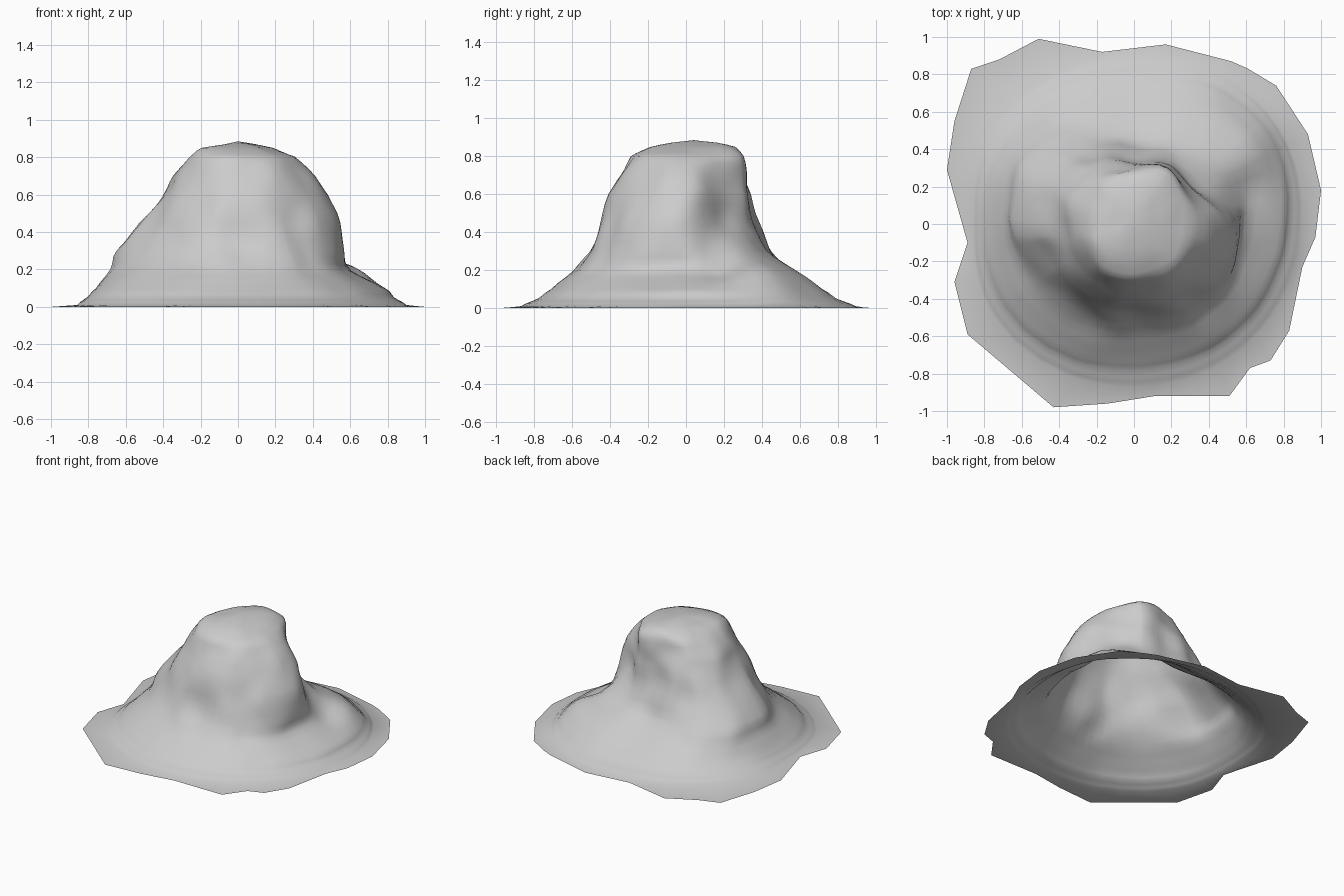
import bpy
import bmesh
import math
from mathutils import Vector, noise

default_cube = bpy.data.objects.get("Cube")
if default_cube:
    bpy.data.objects.remove(default_cube)

# Ragged foot of the rock, counter-clockwise, in hundredths
OUTLINE = [(100, 18), (93, 48), (76, 74), (61, 83), (52, 87), (17, 96), (-17, 92),
           (-51, 99), (-72, 88), (-87, 83), (-96, 55), (-100, 29), (-89, -10),
           (-96, -31), (-89, -59), (-43, -98), (-14, -96), (11, -92), (51, -92),
           (62, -77), (73, -73), (83, -57), (90, -23), (97, -7)]

# Height contours: radius (hundredths) every thirty degrees, starting at +x
CONTOURS = [
    (0.01, [90, 93, 93, 89, 90, 91, 86, 90, 89, 87, 88, 89]),
    (0.05, [83, 88, 86, 79, 81, 83, 81, 83, 81, 78, 79, 81]),
    (0.10, [78, 83, 80, 70, 74, 77, 76, 77, 75, 71, 73, 75]),
    (0.20, [59, 72, 66, 55, 62, 70, 68, 64, 62, 59, 60, 60]),
    (0.30, [56, 54, 47, 43, 52, 64, 65, 55, 53, 50, 53, 57]),
    (0.45, [54, 39, 38, 36, 43, 51, 52, 47, 46, 45, 48, 53]),
    (0.60, [48, 36, 36, 33, 37, 40, 40, 40, 40, 40, 42, 46]),
    (0.70, [41, 34, 35, 31, 33, 35, 34, 34, 35, 35, 37, 39]),
    (0.80, [31, 31, 33, 29, 29, 27, 25, 28, 29, 28, 29, 31]),
    (0.85, [18, 22, 26, 25, 20, 18, 18, 22, 21, 18, 18, 18]),
    (0.88, [6, 8, 12, 13, 8, 5, 4, 4, 4, 4, 5, 6]),
]
SUBDIVISIONS = 3   # points per outline edge
STEPS = 3          # rings between neighbouring contours


def catmull(a, b, c, d, t):
    """Smooth value between b and c."""
    return b + 0.5 * t * (c - a + t * (2 * a - 5 * b + 4 * c - d + t * (3 * (b - c) + d - a)))


def radius_at(radii, angle):
    """Radius of a closed contour at any angle."""
    count = len(radii)
    position = (angle / math.tau * count) % count
    index = int(position)
    values = [radii[(index + k) % count] for k in (-1, 0, 1, 2)]
    return catmull(*values, position - index) / 100


def bump(point, x, y, width):
    """Soft round falloff around a spot in plan."""
    return math.exp(-((point.x - x) ** 2 + (point.y - y) ** 2) / width ** 2)


def weathered(point):
    """Roughen the stone and press in the hollow behind the side hump."""
    strength = 0.022 * min(1, point.z / 0.3)
    result = point + noise.noise_vector(point * 6) * strength
    result.z = point.z + (result.z - point.z) * 0.3
    result.z -= 0.05 * bump(point, 0.58, 0.2, 0.1)
    result.z += 0.035 * bump(point, 0.66, 0.45, 0.12)
    return result


def make_rim():
    """Outline points with extra points along each edge."""
    rim = []
    for i, start in enumerate(OUTLINE):
        a = Vector((*start, 0)) / 100
        b = Vector((*OUTLINE[(i + 1) % len(OUTLINE)], 0)) / 100
        rim += [a.lerp(b, k / SUBDIVISIONS) for k in range(SUBDIVISIONS)]
    return rim


def make_rings(rim):
    """All rings of the shell, from the foot up to the crown."""
    angles = [math.atan2(p.y, p.x) for p in rim]
    rings = [rim]
    last = len(CONTOURS) - 1
    for level in range(last):
        near = [CONTOURS[min(max(level + k, 0), last)] for k in (-1, 0, 1, 2)]
        for step in range(STEPS):
            t = step / STEPS
            height = near[1][0] + (near[2][0] - near[1][0]) * t
            ring = []
            for angle in angles:
                r = catmull(*[radius_at(c[1], angle) for c in near], t)
                ring.append(weathered(Vector((r * math.cos(angle), r * math.sin(angle), height))))
            rings.append(ring)
    return rings


def build_rock(material):
    """Open shell made of bridged rings and a closed crown."""
    bm = bmesh.new()
    rings = [[bm.verts.new(p) for p in ring] for ring in make_rings(make_rim())]
    count = len(rings[0])
    for lower, upper in zip(rings, rings[1:]):
        for i in range(count):
            j = (i + 1) % count
            bm.faces.new((lower[i], lower[j], upper[j], upper[i]))
    peak = bm.verts.new((0, 0.04, 0.885))
    for i in range(count):
        bm.faces.new((rings[-1][i], rings[-1][(i + 1) % count], peak))
    mesh = bpy.data.meshes.new("rock_mound")
    bm.to_mesh(mesh)
    bm.free()
    mesh.materials.append(material)
    rock = bpy.data.objects.new("rock_mound", mesh)
    bpy.context.collection.objects.link(rock)
    return rock


# Plain stone colour
stone = bpy.data.materials.new("stone_grey")
stone.use_nodes = True
grey = (0.6, 0.6, 0.6, 1)
stone.diffuse_color = grey
stone.node_tree.nodes["Principled BSDF"].inputs["Base Color"].default_value = grey

rock = build_rock(stone)
bpy.ops.object.select_all(action="DESELECT")
rock.select_set(True)
bpy.context.view_layer.objects.active = rock
bpy.ops.object.shade_smooth_by_angle(angle=math.radians(50))
